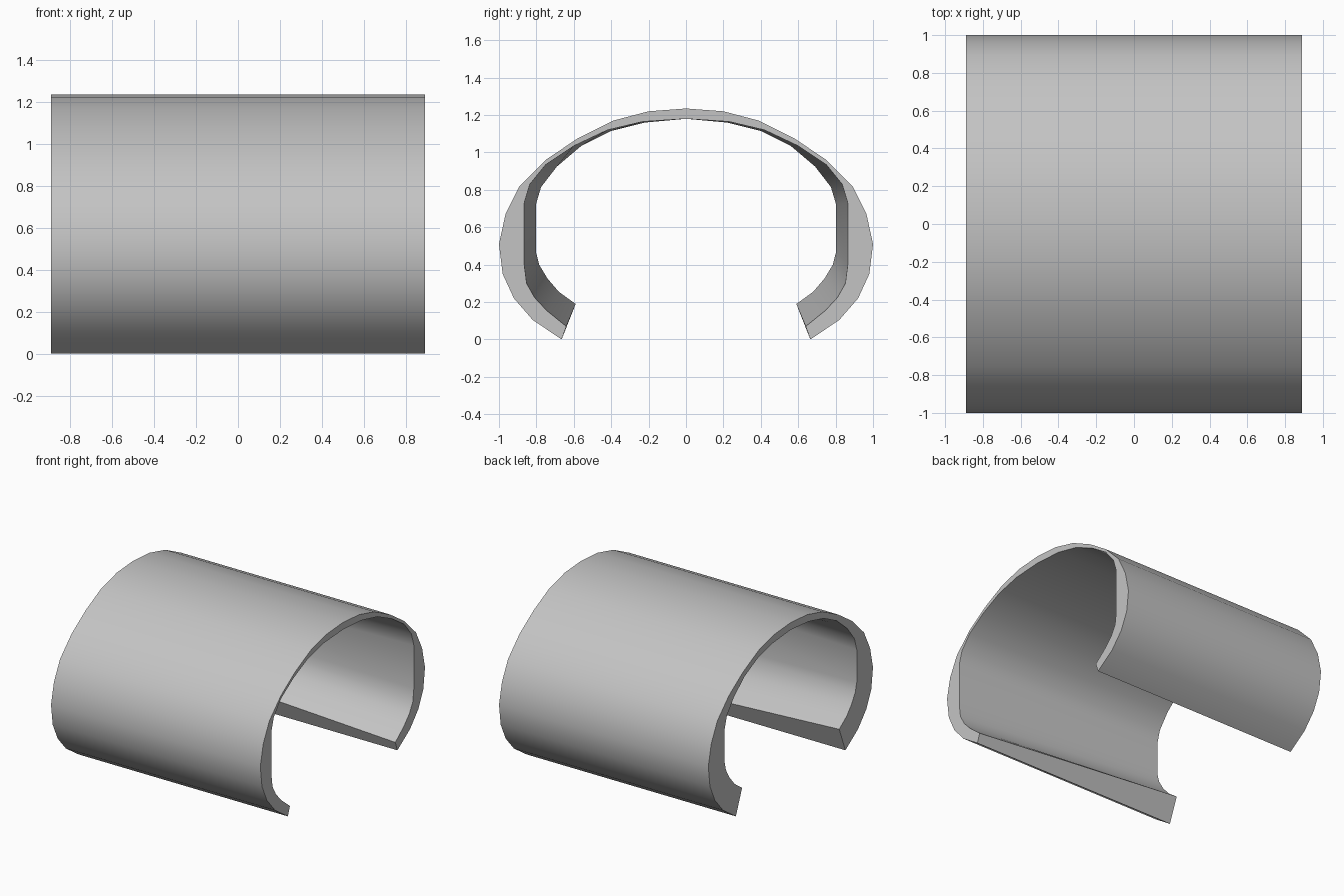
import bpy, bmesh, math

cube = bpy.data.objects.get("Cube")
if cube:
    bpy.data.objects.remove(cube, do_unlink=True)

HALF_LENGTH = 0.89

# Half profiles (y, z) from the crown down to the lip
OUTER = [(0, 1.235), (0.2, 1.22), (0.39, 1.17), (0.58, 1.075), (0.75, 0.96),
         (0.89, 0.82), (0.965, 0.67), (1, 0.51), (0.98, 0.35), (0.92, 0.22),
         (0.82, 0.105), (0.665, 0)]
INNER_WIDE = [(0, 1.18), (0.23, 1.165), (0.42, 1.12), (0.6, 1.035), (0.75, 0.935),
              (0.835, 0.83), (0.865, 0.73), (0.865, 0.4), (0.852, 0.3), (0.81, 0.225),
              (0.745, 0.155), (0.64, 0.07)]
INNER_NARROW = [(0, 1.18), (0.22, 1.16), (0.4, 1.115), (0.56, 1.035), (0.69, 0.925),
                (0.775, 0.815), (0.803, 0.72), (0.803, 0.47), (0.785, 0.4), (0.74, 0.325),
                (0.68, 0.255), (0.59, 0.19)]


def mirrored(half):
    return [(-y, z) for y, z in reversed(half[1:])] + half


def row(bm, x, half):
    return [bm.verts.new((x, y, z)) for y, z in mirrored(half)]


def bridge(bm, a, b):
    for i in range(len(a) - 1):
        bm.faces.new((a[i], a[i + 1], b[i + 1], b[i]))


# Open shell with a bore that tapers along its length
bm = bmesh.new()
out_l = row(bm, HALF_LENGTH, OUTER)
out_r = row(bm, -HALF_LENGTH, OUTER)
in_l = row(bm, HALF_LENGTH, INNER_WIDE)
in_r = row(bm, -HALF_LENGTH, INNER_NARROW)
loop = [out_l, out_r, in_r, in_l]
for a, b in zip(loop, loop[1:] + loop[:1]):
    bridge(bm, a, b)
# Lip faces
for end in (0, -1):
    bm.faces.new([r[end] for r in loop])
bmesh.ops.recalc_face_normals(bm, faces=bm.faces)

mesh = bpy.data.meshes.new("curved_shell")
bm.to_mesh(mesh)
bm.free()
shell = bpy.data.objects.new("curved_shell", mesh)
bpy.context.collection.objects.link(shell)

# Plain grey material
grey = bpy.data.materials.new("light_grey")
grey.use_nodes = True
colour = (0.55, 0.55, 0.55, 1)
grey.diffuse_color = colour
grey.node_tree.nodes["Principled BSDF"].inputs["Base Color"].default_value = colour
mesh.materials.append(grey)

# Smooth the curved skins, keep the rims sharp
bpy.ops.object.select_all(action="DESELECT")
shell.select_set(True)
bpy.context.view_layer.objects.active = shell
bpy.ops.object.shade_smooth_by_angle(angle=math.radians(40))
